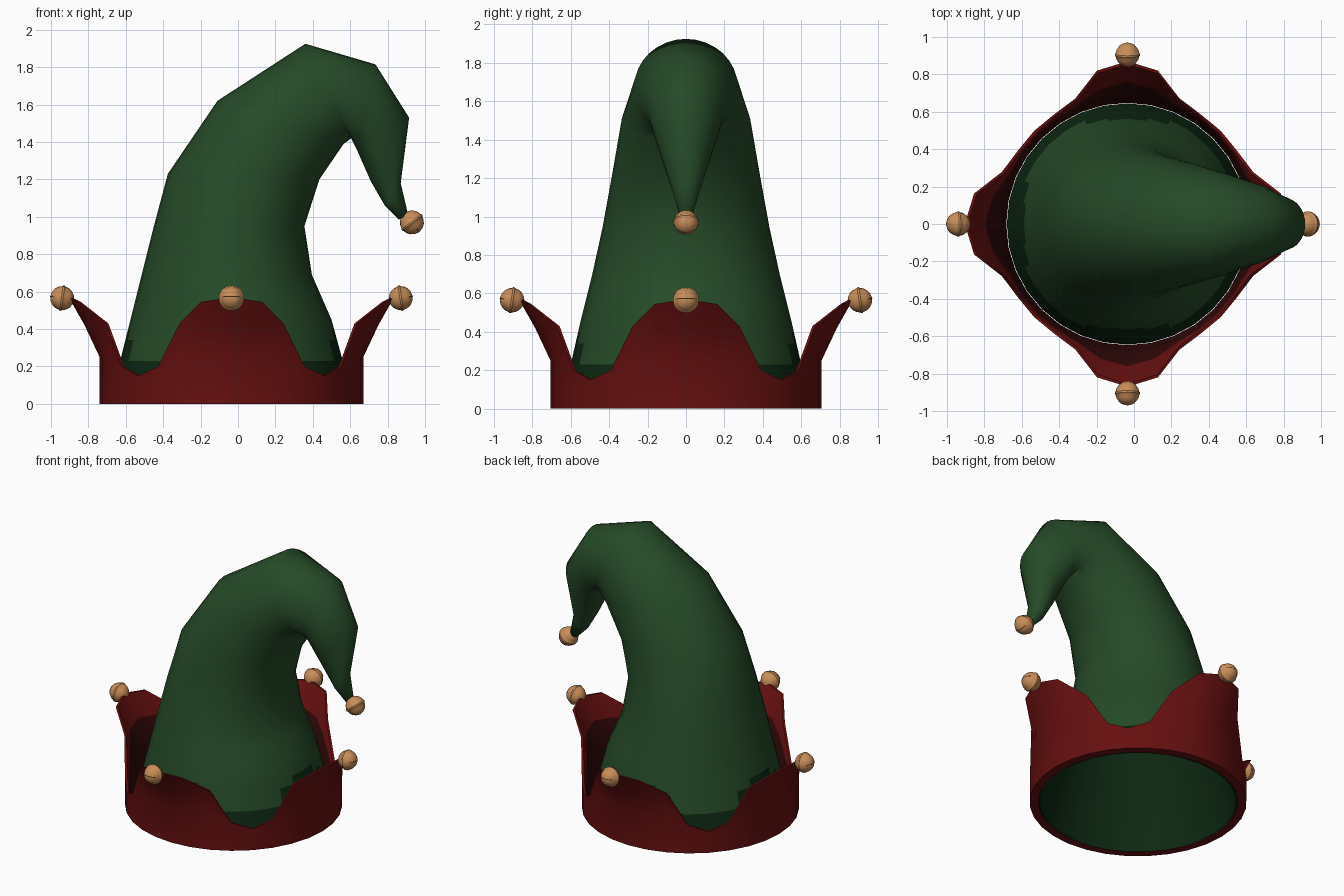
import bpy, bmesh, math
from mathutils import Vector

if "Cube" in bpy.data.objects:
    bpy.data.objects.remove(bpy.data.objects["Cube"])

CX = -0.035   # axis of the brim
SEG = 32


def material(name, rgb):
    m = bpy.data.materials.new(name)
    m.diffuse_color = (*rgb, 1)
    m.use_nodes = True
    m.node_tree.nodes["Principled BSDF"].inputs["Base Color"].default_value = m.diffuse_color
    return m


GREEN = material("felt_green", (0.019, 0.069, 0.021))
DARK_GREEN = material("deep_green", (0.004, 0.021, 0.006))
RED = material("felt_red", (0.135, 0.005, 0.005))
DARK_RED = material("deep_red", (0.03, 0.0024, 0.0024))
COPPER = material("bell_copper", (0.58, 0.27, 0.10))
SLOT = material("bell_slot", (0.05, 0.02, 0.008))


def finish(name, bm, mats, angle=50):
    me = bpy.data.meshes.new(name)
    bm.to_mesh(me)
    bm.free()
    ob = bpy.data.objects.new(name, me)
    bpy.context.collection.objects.link(ob)
    for m in mats:
        me.materials.append(m)
    bpy.ops.object.select_all(action='DESELECT')
    ob.select_set(True)
    bpy.context.view_layer.objects.active = ob
    bpy.ops.object.shade_smooth_by_angle(angle=math.radians(angle))
    return ob


def loft(rings, wrap_rows=False, cap_end=False):
    """Skin closed rings of points; returns the bmesh and a list of (face, row)."""
    bm = bmesh.new()
    vs = [[bm.verts.new(p) for p in r] for r in rings]
    faces, n = [], len(rings[0])
    for j in range(len(vs) if wrap_rows else len(vs) - 1):
        a, b = vs[j], vs[(j + 1) % len(vs)]
        for i in range(n):
            k = (i + 1) % n
            faces.append((bm.faces.new((a[i], a[k], b[k], b[i])), j))
    if cap_end:
        bm.faces.new(vs[-1])
    return bm, faces


# Cone cross-sections: inner-bend x, z, outer-bend x, z, half width in y
SECTIONS = [
    (0.61, 0.00, -0.68, 0.00, 0.645), (0.56, 0.23, -0.63, 0.23, 0.60),
    (0.50, 0.45, -0.575, 0.45, 0.55), (0.395, 0.69, -0.515, 0.69, 0.49),
    (0.355, 0.95, -0.455, 0.93, 0.435), (0.435, 1.20, -0.375, 1.23, 0.385),
    (0.565, 1.39, -0.11, 1.62, 0.335), (0.605, 1.42, 0.36, 1.925, 0.27),
    (0.635, 1.36, 0.735, 1.815, 0.205), (0.71, 1.19, 0.915, 1.53, 0.135),
    (0.785, 1.06, 0.87, 1.18, 0.065), (0.86, 0.985, 0.91, 1.01, 0.03),
]


def section_ring(s, inset=0.0):
    inner, outer = Vector((s[0], 0, s[1])), Vector((s[2], 0, s[3]))
    c, a = (inner + outer) / 2, (inner - outer) / 2
    a *= 1 - inset / a.length
    w = s[4] - inset
    return [c + a * math.cos(t) + Vector((0, w * math.sin(t), 0))
            for t in (2 * math.pi * i / SEG for i in range(SEG))]


# Extra rows low down so the deep green border can follow the brim
rows = []
for j, s in enumerate(SECTIONS):
    rows.append(s)
    if j < 3:
        for f in (0.25, 0.5, 0.75):
            rows.append(tuple(p + (q - p) * f for p, q in zip(s, SECTIONS[j + 1])))

# Bent cone
bm, faces = loft([section_ring(s) for s in rows], cap_end=True)
for f, j in faces:
    c = f.calc_center_median()
    t = math.atan2(c.y, c.x - CX)
    f.material_index = 1 if c.z < 0.29 + 0.09 * math.cos(4 * t) else 0
finish("bent_cone", bm, [GREEN, DARK_GREEN], 80)

# Lining inside the opening
bm, _ = loft([section_ring(s, 0.008) for s in SECTIONS[:6]])
bmesh.ops.reverse_faces(bm, faces=bm.faces[:])
finish("cone_lining", bm, [DARK_GREEN], 80)

# Brim: wall profile (radius, z) for each step from a point (0) to a notch (4)
TOP = [(0.87, 0.57), (0.836, 0.545), (0.727, 0.43), (0.705, 0.20), (0.705, 0.15)]
MID = [(0.785, 0.42), (0.76, 0.40), (0.712, 0.34), (0.705, 0.17), (0.705, 0.125)]
LOW = [(0.705, 0.25), (0.705, 0.25), (0.705, 0.22), (0.705, 0.12), (0.705, 0.09)]


def brim_profile(i):
    k = i % 8
    k = min(k, 8 - k)
    t, m, l = TOP[k], MID[k], LOW[k]
    return [(0.705, 0), l, m, t, (t[0] - 0.015, t[1]),
            (m[0] - 0.025, m[1]), (l[0] - 0.035, l[1]), (0.648, 0.0)]


profiles = [brim_profile(i) for i in range(SEG)]
rings = []
for j in range(8):
    rings.append([(CX + profiles[i][j][0] * math.cos(2 * math.pi * i / SEG),
                   profiles[i][j][0] * math.sin(2 * math.pi * i / SEG),
                   profiles[i][j][1]) for i in range(SEG)])
bm, faces = loft(rings, wrap_rows=True)
for f, j in faces:
    f.material_index = 1 if j in (5, 6) else 0   # lower inside wall
bmesh.ops.recalc_face_normals(bm, faces=bm.faces[:])
finish("pointed_brim", bm, [RED, DARK_RED], 50)


# Bells: two domes with a raised seam, and a slot on the outer dome
def bell(name, loc, axis, r=0.064):
    rot = Vector(axis).to_track_quat('Z', 'Y')
    loc = Vector(loc)
    prof = [(math.cos(math.radians(a)), math.sin(math.radians(a)))
            for a in (-85, -65, -45, -25, -8)]
    prof += [(1.06, -0.07), (1.06, 0.07)] + [(x, -z) for x, z in reversed(prof)]
    n = 20
    pts = [[loc + rot @ Vector((x * math.cos(2 * math.pi * i / n),
                                x * math.sin(2 * math.pi * i / n), z)) * r
            for i in range(n)] for x, z in prof]
    bm, _ = loft(pts)
    bmesh.ops.holes_fill(bm, edges=[e for e in bm.edges if e.is_boundary])
    bmesh.ops.recalc_face_normals(bm, faces=bm.faces[:])
    finish(name, bm, [COPPER], 35)

    bm = bmesh.new()
    prev = None
    for a in range(-48, 49, 12):
        t = math.radians(a)
        cur = [bm.verts.new(loc + rot @ Vector((1.015 * math.sin(t), w,
                                                1.015 * math.cos(t))) * r)
               for w in (-0.04, 0.04)]
        if prev:
            bm.faces.new((prev[0], cur[0], cur[1], prev[1]))
        prev = cur
    finish(name + "_slot", bm, [SLOT])


for i, side in enumerate(("right", "back", "left", "front")):
    a = i * math.pi / 2
    d = Vector((math.cos(a), math.sin(a), 0))
    bell(side + "_bell", Vector((CX, 0, 0.565)) + d * 0.905, d + Vector((0, 0, 0.15)))
bell("tip_bell", (0.93, 0, 0.97), (0.6, 0, -0.8))
